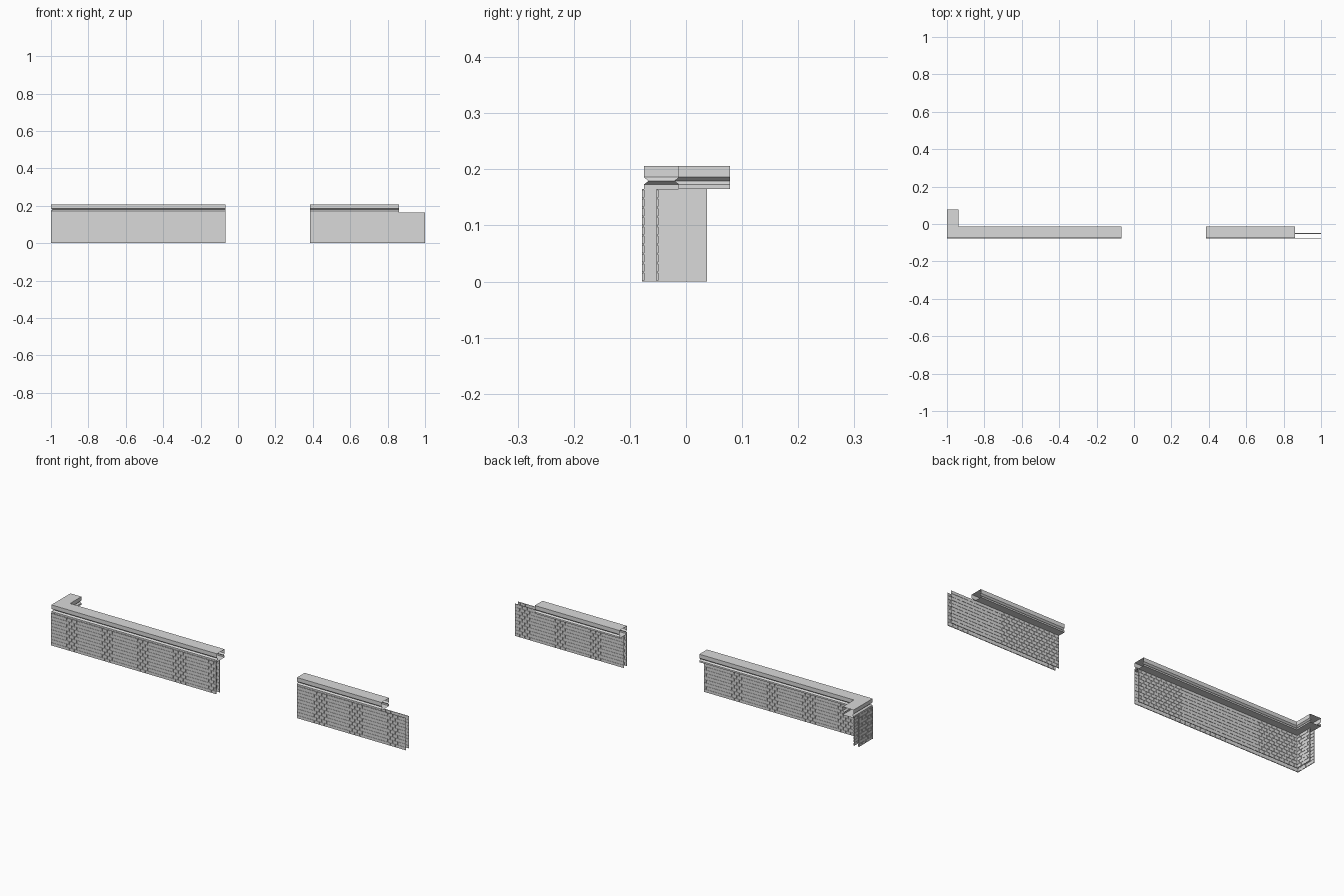
import bpy, bmesh
from mathutils import Matrix, Vector

if "Cube" in bpy.data.objects:
    bpy.data.objects.remove(bpy.data.objects["Cube"])

STONE = bpy.data.materials.new("light grey stone")
STONE.use_nodes = True
GREY = (0.7, 0.7, 0.7, 1)
STONE.diffuse_color = GREY
STONE.node_tree.nodes["Principled BSDF"].inputs["Base Color"].default_value = GREY

ROWS, COURSE, PITCH, GAP = 10, 0.0165, 0.0286, 0.003
BRICK_DEPTH, MORTAR_DEPTH = 0.004, 0.001
WALL_TOP = ROWS * COURSE


def finish(name, bm):
    mesh = bpy.data.meshes.new(name)
    bm.to_mesh(mesh)
    bm.free()
    mesh.materials.append(STONE)
    obj = bpy.data.objects.new(name, mesh)
    bpy.context.collection.objects.link(obj)


def add_box(bm, lo, hi):
    lo, hi = Vector(lo), Vector(hi)
    mat = Matrix.Translation((lo + hi) / 2) @ Matrix.Diagonal((*(hi - lo), 1))
    bmesh.ops.create_cube(bm, size=1, matrix=mat)


def brick_sheet(name, start, end, plane, along_y=False):
    """Thin sheet of running-bond bricks between start and end, centred on plane."""
    bm = bmesh.new()

    def slab(a, b, z0, z1, depth):
        p, q = plane - depth / 2, plane + depth / 2
        if along_y:
            add_box(bm, (p, a, z0), (q, b, z1))
        else:
            add_box(bm, (a, p, z0), (b, q, z1))

    inset = GAP / 2
    slab(start, end, 0, WALL_TOP, MORTAR_DEPTH)
    for row in range(ROWS):
        z = row * COURSE
        right = end + (PITCH / 2 if row % 2 else 0)
        while right > start + GAP:
            a = max(right - PITCH, start) + inset
            b = min(right, end) - inset
            if b - a > GAP:
                slab(a, b, z + inset, z + COURSE - inset, BRICK_DEPTH)
            right -= PITCH
    finish(name, bm)


# Two parallel brick sheets for each straight wall
FRONT, BACK = -0.076, -0.051
brick_sheet("left_end_wall_front", -1.0, -0.067, FRONT)
brick_sheet("left_end_wall_back", -0.972, -0.067, BACK)
brick_sheet("right_end_wall_front", 0.385, 1.0, FRONT)
brick_sheet("right_end_wall_back", 0.385, 1.0, BACK)

# Short return at the corner
brick_sheet("return_wall_outer", -0.078, 0.037, -0.998, True)
brick_sheet("return_wall_inner", -0.053, 0.037, -0.973, True)

# Moulded coping with open ends: (inward offset, height), grooved on both sides
WIDTH = 0.062
side = [(0, 0.165), (0, 0.173), (0.008, 0.179), (0, 0.186), (0, 0.206)]
PROFILE = side + [(WIDTH - d, z) for d, z in reversed(side)]


def coping(name, stations):
    bm = bmesh.new()
    rings = [[bm.verts.new((*place(d), z)) for d, z in PROFILE] for place in stations]
    for r, s in zip(rings, rings[1:]):
        for i in range(len(PROFILE)):
            j = (i + 1) % len(PROFILE)
            bm.faces.new((r[i], r[j], s[j], s[i]))
    bm.normal_update()
    top = max(bm.faces, key=lambda f: f.calc_center_median().z)
    if top.normal.z < 0:
        bmesh.ops.reverse_faces(bm, faces=bm.faces[:])
    finish(name, bm)


EDGE = -0.075
coping("corner_coping", [
    lambda d: (-0.066, EDGE + d),
    lambda d: (-1 + d, EDGE + d),
    lambda d: (-1 + d, 0.078),
])
coping("straight_coping", [
    lambda d: (0.385, EDGE + d),
    lambda d: (0.862, EDGE + d),
])
